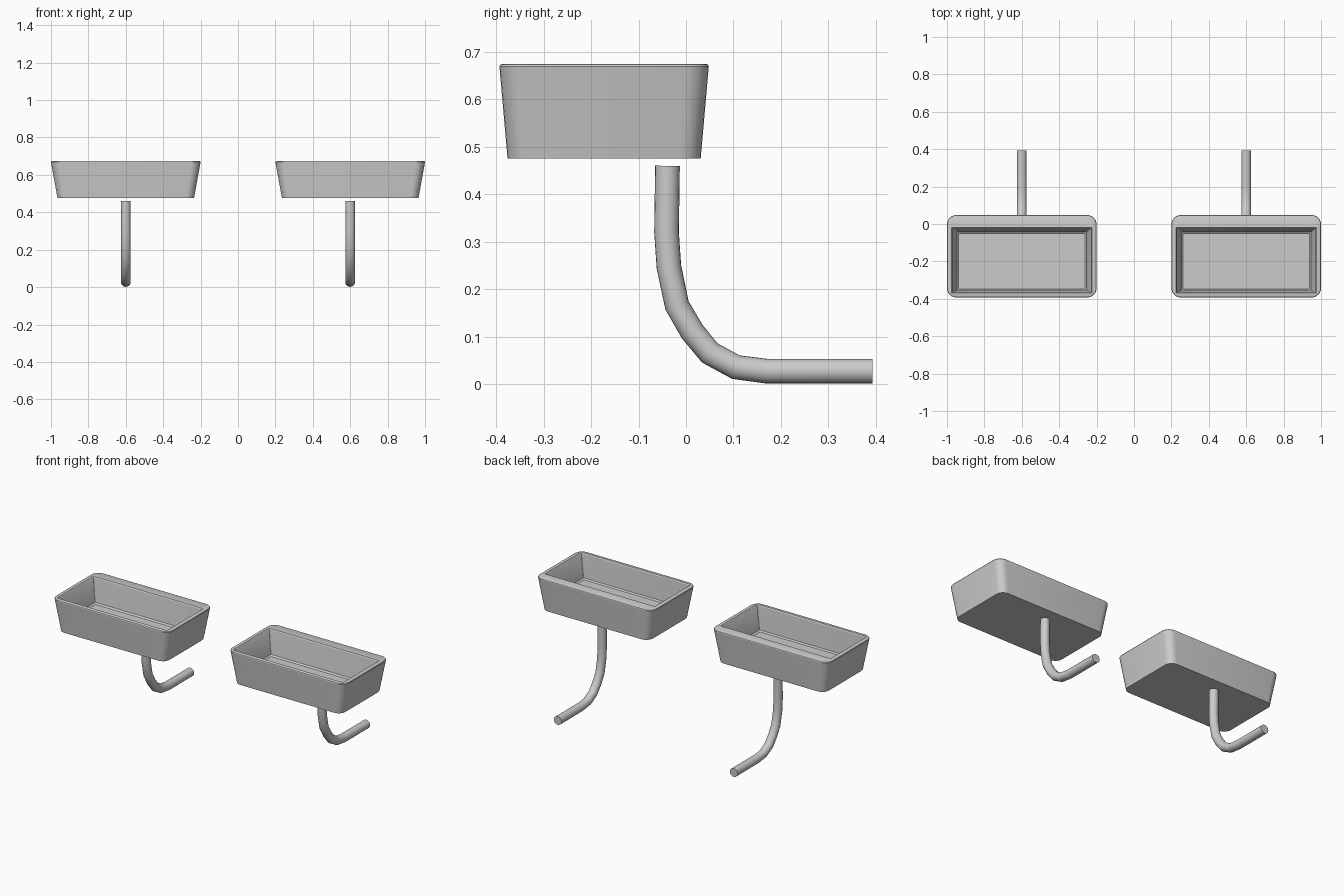
import bpy, bmesh, math

if "Cube" in bpy.data.objects:
    bpy.data.objects.remove(bpy.data.objects["Cube"])

def add_object(name, bm):
    bmesh.ops.recalc_face_normals(bm, faces=bm.faces)
    me = bpy.data.meshes.new(name)
    bm.to_mesh(me)
    bm.free()
    ob = bpy.data.objects.new(name, me)
    bpy.context.collection.objects.link(ob)
    bpy.ops.object.select_all(action='DESELECT')
    ob.select_set(True)
    bpy.context.view_layer.objects.active = ob
    bpy.ops.object.shade_smooth_by_angle(angle=math.radians(30))
    return ob

def loft(name, rings):
    """Skin closed rings of equal size and cap both ends."""
    bm = bmesh.new()
    loops = [[bm.verts.new(p) for p in ring] for ring in rings]
    n = len(loops[0])
    for a, b in zip(loops, loops[1:]):
        for i in range(n):
            j = (i + 1) % n
            bm.faces.new((a[i], a[j], b[j], b[i]))
    bm.faces.new(loops[0])
    bm.faces.new(loops[-1])
    return add_object(name, bm)

def rounded_rect(cx, z, hx, y0, y1, r, seg=6):
    pts = []
    corners = ((hx - r, y1 - r), (r - hx, y1 - r), (r - hx, y0 + r), (hx - r, y0 + r))
    for k, (x, y) in enumerate(corners):
        for i in range(seg + 1):
            a = math.pi / 2 * (k + i / seg)
            pts.append((cx + x + r * math.cos(a), y + r * math.sin(a), z))
    return pts

def pipe_rings(cx, path, r, seg=20):
    rings = []
    for i, (y, z) in enumerate(path):
        p, q = path[max(i - 1, 0)], path[min(i + 1, len(path) - 1)]
        t = math.atan2(q[1] - p[1], q[0] - p[0])
        ny, nz = -math.sin(t), math.cos(t)
        rings.append([(cx + r * math.cos(a), y + ny * r * math.sin(a), z + nz * r * math.sin(a))
                      for a in (2 * math.pi * k / seg for k in range(seg))])
    return rings

# basin sections: height, half width, front y, back y, corner radius
BASIN = [
    (0.476, 0.365, -0.376, 0.031, 0.045),
    (0.669, 0.400, -0.393, 0.048, 0.050),
    (0.673, 0.398, -0.391, 0.046, 0.049),
    (0.675, 0.394, -0.387, 0.042, 0.047),
    (0.675, 0.375, -0.370, -0.018, 0.004),
    (0.670, 0.371, -0.366, -0.022, 0.004),
    (0.530, 0.347, -0.354, -0.041, 0.004),
    (0.522, 0.338, -0.347, -0.050, 0.004),
]
# drain pipe centre line (y, z)
PIPE = [(-0.039, 0.46), (-0.041, 0.32), (-0.036, 0.247), (-0.019, 0.166),
        (0.013, 0.111), (0.050, 0.066), (0.105, 0.036), (0.170, 0.0275),
        (0.290, 0.0275), (0.393, 0.0275)]

for side, cx in (("left", -0.6), ("right", 0.6)):
    loft(side + "_basin", [rounded_rect(cx, *s) for s in BASIN])
    loft(side + "_drain_pipe", pipe_rings(cx, PIPE, 0.026))
